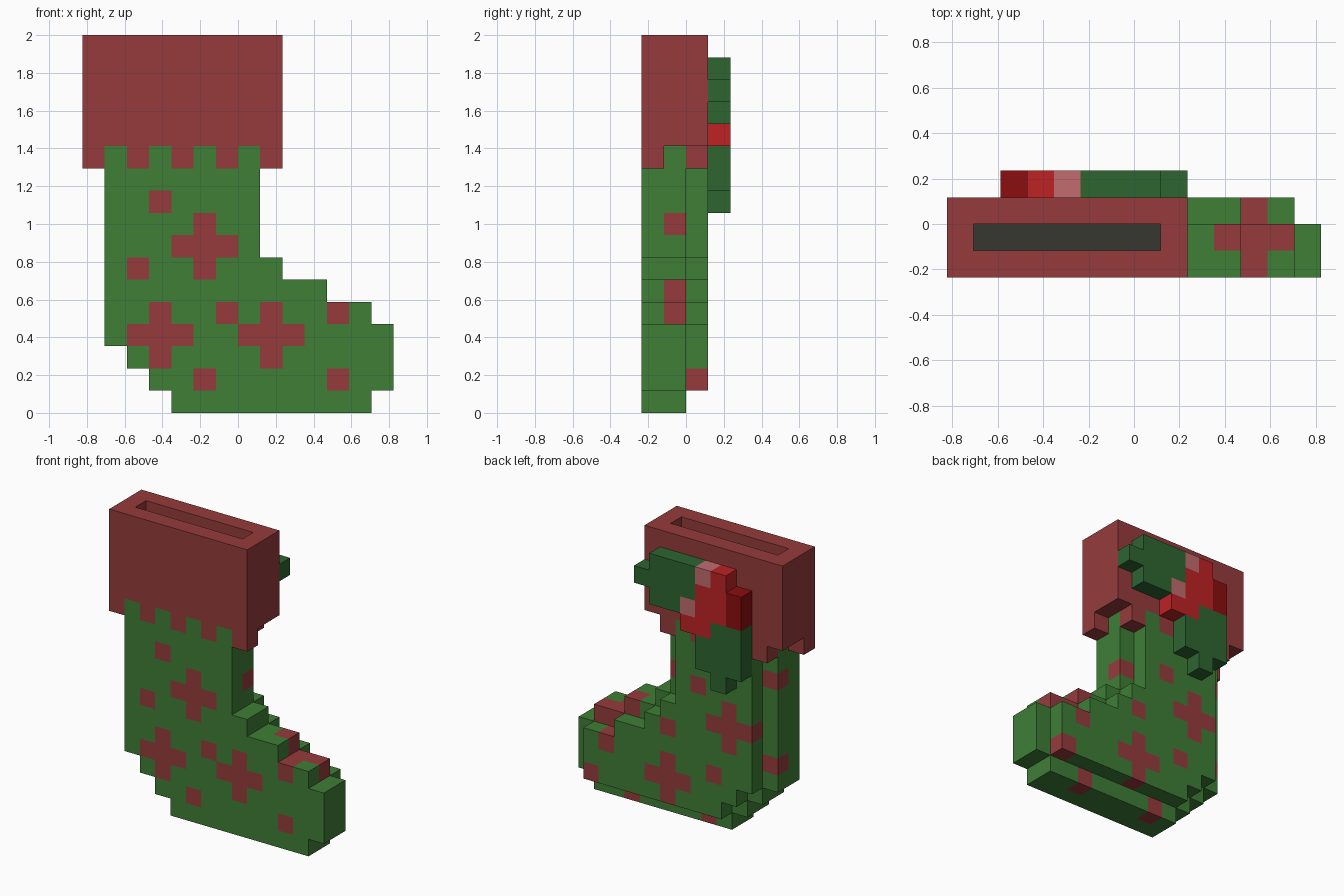
import bpy
import bmesh
from mathutils import Vector

UNIT = 2 / 17  # edge of one block

old = bpy.data.objects.get("Cube")
if old:
    bpy.data.objects.remove(old, do_unlink=True)


def material(name, rgb):
    """Flat material from an sRGB colour given in 0-255 values."""
    lin = [((c / 255 + 0.055) / 1.055) ** 2.4 for c in rgb] + [1.0]
    mat = bpy.data.materials.new(name)
    mat.use_nodes = True
    mat.diffuse_color = lin
    node = next(n for n in mat.node_tree.nodes if n.type == 'BSDF_PRINCIPLED')
    node.inputs["Base Color"].default_value = lin
    return mat


MATS = {
    "green": material("knit green", (62, 126, 54)),
    "red": material("faded red", (150, 59, 59)),
    "dark": material("inner dark", (54, 55, 48)),
    "leaf": material("leaf green", (46, 101, 49)),
    "berry": material("berry red", (190, 34, 36)),
    "berry_dark": material("berry shade", (140, 14, 14)),
    "shine": material("berry shine", (194, 108, 110)),
}
blocks = {}  # (x, y, z) block -> (part, colour)


def fill(part, colour, xs, ys, zs):
    for x in xs:
        for y in ys:
            for z in zs:
                blocks[x, y, z] = (part, colour)


def paint(y, spots, crosses=()):
    """Colour single blocks and plus shapes red in one layer."""
    cells = list(spots)
    for x, z in crosses:
        cells += [(x, z), (x - 1, z), (x + 1, z), (x, z - 1), (x, z + 1)]
    for x, z in cells:
        if (x, y, z) in blocks:
            blocks[x, y, z] = ("stocking", "red")


# Sock outline: columns with heel steps below and instep steps above
def bottom(x):
    return max(0, -3 - x, 1 if x == 6 else 0)


def top(x):
    return 12 if x < 1 else 7 if x < 2 else 6 if x < 4 else 5 if x < 6 else 4


outline = {(x, z) for x in range(-6, 7) for z in range(bottom(x), top(x))}
# Back layer is the same outline, one block smaller; it runs up into the cuff
inner = {(x, z) for x, z in outline
         if {(x - 1, z), (x + 1, z), (x, z - 1)} <= outline
         and ((x, z + 1) in outline or z == 11)}

for x, z in outline:
    fill("stocking", "green", [x], [-2, -1], [z])
for x, z in inner:
    fill("stocking", "green", [x], [0], [z])

# Knitted pattern, layer by layer from the front
paint(-2, [(-4, 9), (-5, 6), (-1, 4), (4, 4), (4, 1), (-2, 1)],
      [(-2, 7), (-4, 3), (1, 3)])
paint(-1, [(0, 8), (3, 5), (4, 4), (5, 4), (-6, 9), (-6, 4), (3, 0), (-2, 0)])
paint(0, [(0, 5), (4, 3), (-2, 8), (-3, 3), (5, 1)], [(-4, 6), (0, 2)])

# Cuff with a slot in the top and a toothed lower edge
fill("cuff", "red", range(-7, 2), range(-2, 1), range(12, 17))
fill("cuff", "dark", range(-6, 1), [-1], [15])
for x in range(-6, 1):
    del blocks[x, -1, 16]
fill("cuff", "red", range(-7, 2, 2), [-2], [11])
fill("cuff", "red", range(-6, 1, 2), [0], [11])

# Two holly leaves on the back
fill("holly_leaves", "leaf", range(-2, 1), [1], range(13, 16))
fill("holly_leaves", "leaf", [1], [1], [14])
fill("holly_leaves", "leaf", range(-5, -2), [1], range(10, 13))
fill("holly_leaves", "leaf", [-4], [1], [9])

# Berries
fill("holly_berries", "berry", [-4], [1], range(13, 16))
fill("holly_berries", "berry", [-3], [1], range(12, 15))
fill("holly_berries", "berry", [-2], [1], [12])
fill("holly_berries", "berry_dark", [-5], [1], [13, 14])
fill("holly_berries", "shine", [-3], [1], [15])
fill("holly_berries", "shine", [-2], [1], [13])


def build(part):
    """Mesh the exposed sides of all blocks of one part."""
    colours = sorted({c for p, c in blocks.values() if p == part})
    bm = bmesh.new()
    for cell, (p, colour) in blocks.items():
        if p != part:
            continue
        centre = Vector(cell) + Vector((0.5, 0.5, 0.5))
        for axis in range(3):
            for sign in (-1, 1):
                n = Vector((0, 0, 0))
                n[axis] = sign
                if tuple(int(a + b) for a, b in zip(cell, n)) in blocks:
                    continue
                u = Vector((0, 0, 0))
                u[(axis + 1) % 3] = 0.5
                v = n.cross(u)
                mid = centre + n / 2
                corners = (mid - u - v, mid + u - v, mid + u + v, mid - u + v)
                face = bm.faces.new([bm.verts.new(c * UNIT) for c in corners])
                face.material_index = colours.index(colour)
    bmesh.ops.remove_doubles(bm, verts=bm.verts, dist=UNIT / 100)
    bmesh.ops.dissolve_limit(bm, angle_limit=0.01, verts=bm.verts,
                             edges=bm.edges, delimit={'MATERIAL'})
    mesh = bpy.data.meshes.new(part)
    bm.to_mesh(mesh)
    bm.free()
    for c in colours:
        mesh.materials.append(MATS[c])
    bpy.context.collection.objects.link(bpy.data.objects.new(part, mesh))


for name in ("stocking", "cuff", "holly_leaves", "holly_berries"):
    build(name)
